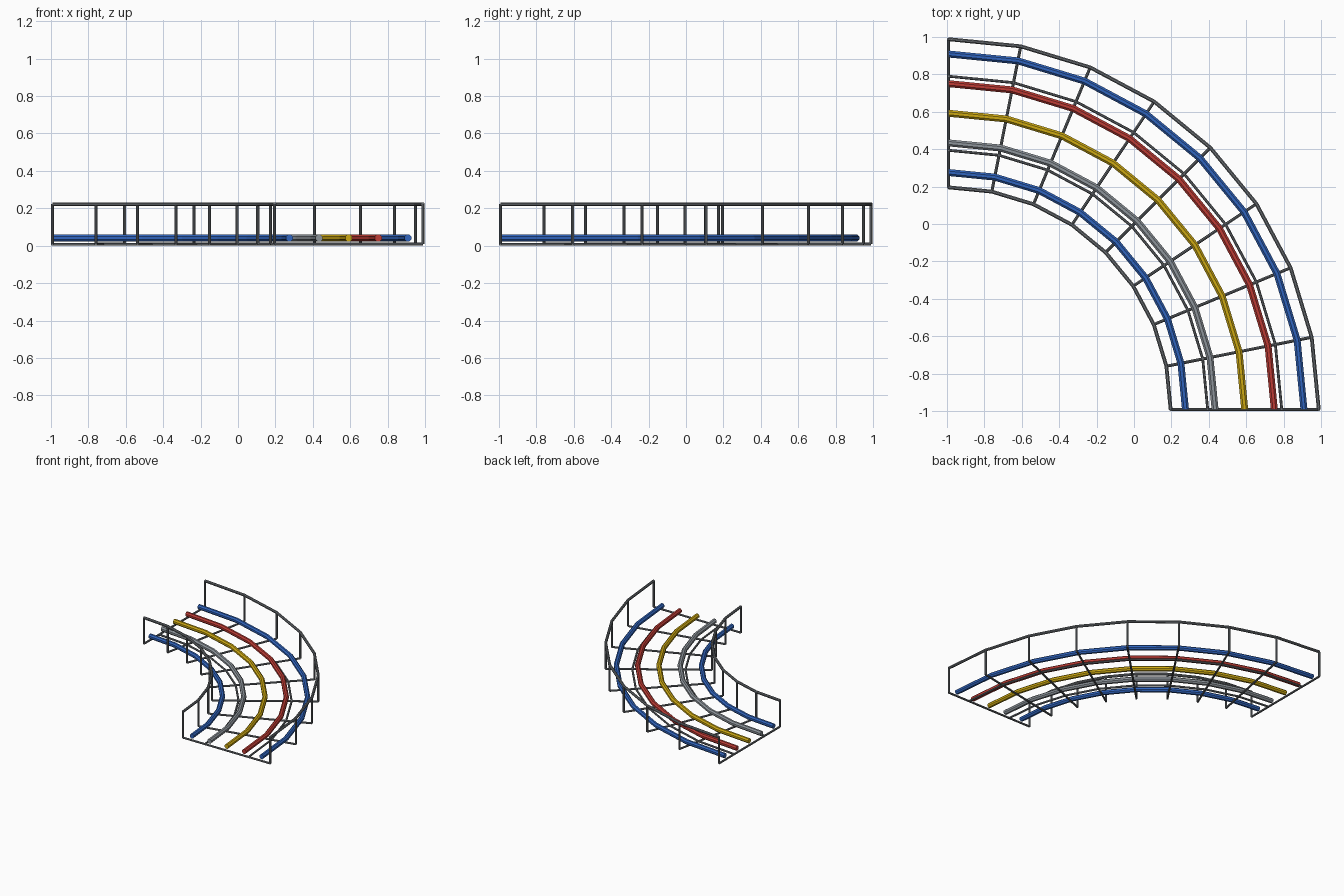
import bpy, bmesh
from math import sin, cos, pi, radians
from mathutils import Vector, Matrix

cube = bpy.data.objects.get("Cube")
if cube:
    bpy.data.objects.remove(cube, do_unlink=True)

# Layout of the quarter bend
CENTRE = Vector((-0.992, -0.992, 0))
SCALE = 0.792
MID = 2.0 * SCALE
HALF = 0.5 * SCALE
INNER, OUTER = MID - HALF, MID + HALF
STEPS = 8
RUNG_R, RAIL_R, PIPE_R = 0.008, 0.011, 0.02
RUNG_Z, PIPE_Z, RAIL_Z = 0.008, 0.041, 0.222


def material(name, colour):
    mat = bpy.data.materials.new(name)
    mat.use_nodes = True
    mat.diffuse_color = (*colour, 1)
    mat.node_tree.nodes["Principled BSDF"].inputs["Base Color"].default_value = (*colour, 1)
    return mat


STEEL = material("tray steel", (0.16, 0.175, 0.19))
BLUE = material("blue", (0.03, 0.13, 0.52))
RED = material("red", (0.52, 0.045, 0.035))
YELLOW = material("yellow", (0.62, 0.4, 0.006))
GREY = material("light grey", (0.27, 0.3, 0.33))


def finish(name, bm, mat):
    bmesh.ops.recalc_face_normals(bm, faces=bm.faces)
    mesh = bpy.data.meshes.new(name)
    bm.to_mesh(mesh)
    bm.free()
    mesh.materials.append(mat)
    obj = bpy.data.objects.new(name, mesh)
    bpy.context.collection.objects.link(obj)


def bend(name, radius, z, thick, mat, sides=8):
    """Round bar swept in straight steps around the bend."""
    bm = bmesh.new()
    angles = [2 * pi * (i + 0.5) / sides for i in range(sides)]
    ring = [bm.verts.new(CENTRE + Vector((radius + thick * cos(a), 0, z + thick * sin(a))))
            for a in angles]
    start = bm.faces.new(ring)
    cap = bmesh.ops.duplicate(bm, geom=[start] + list(start.edges) + ring)["geom"]
    bmesh.ops.spin(bm, geom=cap, cent=CENTRE, axis=(0, 0, 1), angle=pi / 2,
                   steps=STEPS, use_duplicate=False)
    bmesh.ops.remove_doubles(bm, verts=bm.verts, dist=0.0001)
    finish(name, bm, mat)


def bar(name, a, b, thick, mat, sides=8):
    """Straight round bar between two points."""
    bm = bmesh.new()
    span = b - a
    turn = span.to_track_quat('Z', 'Y').to_matrix().to_4x4()
    bmesh.ops.create_cone(bm, cap_ends=True, segments=sides, radius1=thick, radius2=thick,
                          depth=span.length, matrix=Matrix.Translation((a + b) / 2) @ turn)
    finish(name, bm, mat)


# Top side rails and floor stringers
bend("inner_rail", INNER, RAIL_Z, RAIL_R, STEEL)
bend("outer_rail", OUTER, RAIL_Z, RAIL_R, STEEL)
bend("inner_stringer", MID - HALF / 2, RUNG_Z, RUNG_R, STEEL)
bend("outer_stringer", MID + HALF / 2, RUNG_Z, RUNG_R, STEEL)

# Radial rungs, with a post at each end
for i in range(STEPS + 1):
    angle = radians(90) * i / STEPS
    out = Vector((cos(angle), sin(angle), 0))
    floor, top = Vector((0, 0, RUNG_Z)), Vector((0, 0, RAIL_Z))
    near, far = CENTRE + out * INNER, CENTRE + out * OUTER
    bar(f"rung_{i}", near + floor, far + floor, RUNG_R, STEEL)
    bar(f"inner_post_{i}", near + floor, near + top, RUNG_R, STEEL)
    bar(f"outer_post_{i}", far + floor, far + top, RUNG_R, STEEL)

# Coloured pipes lying in the tray
pipes = [("inner_blue", BLUE), ("grey", GREY), ("yellow", YELLOW), ("red", RED), ("outer_blue", BLUE)]
for i, (name, mat) in enumerate(pipes):
    bend(name + "_pipe", MID + (i - 2) * 0.2 * SCALE, PIPE_Z, PIPE_R, mat)
